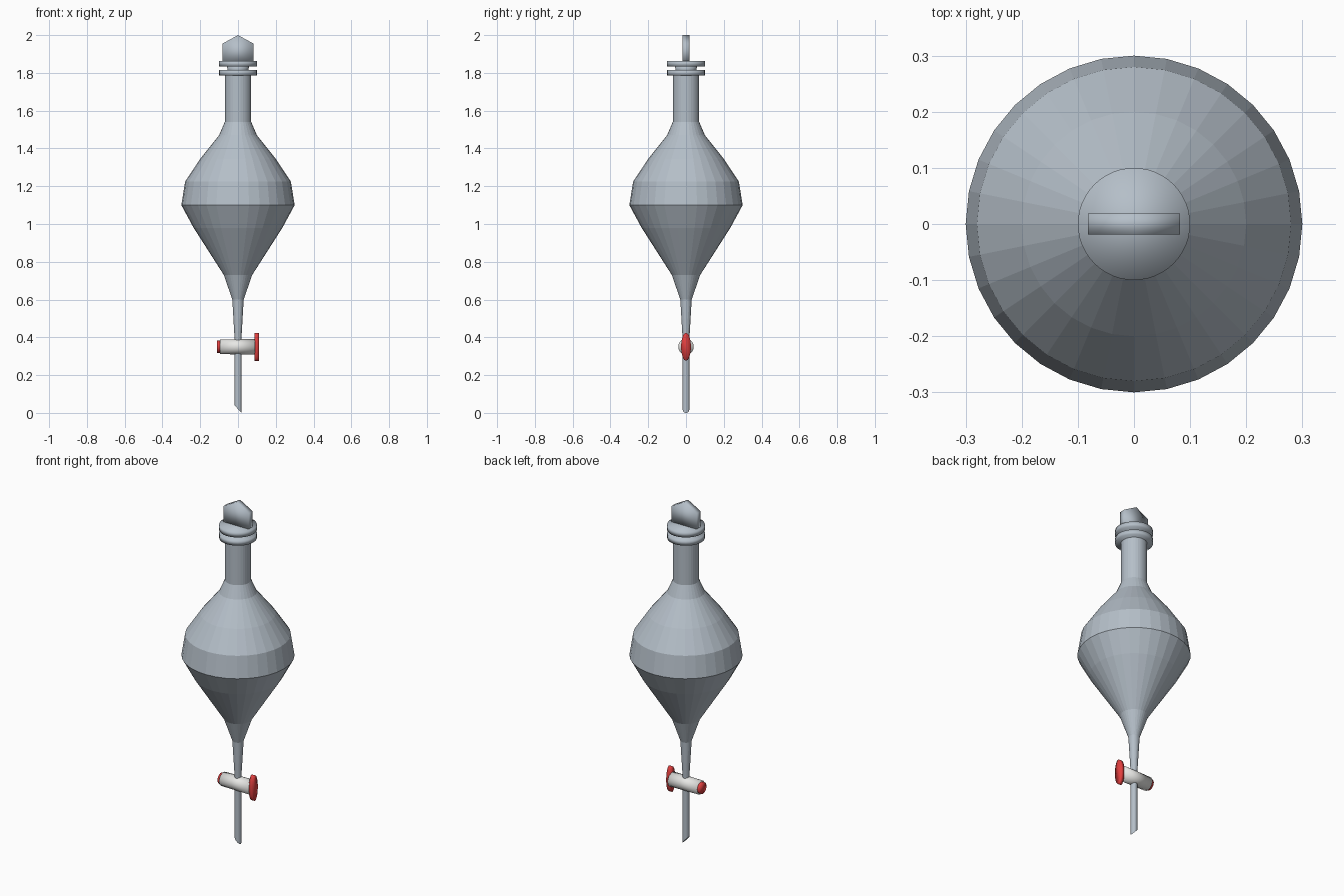
import bpy, bmesh, math
from mathutils import Matrix, Vector

cube = bpy.data.objects.get("Cube")
if cube:
    bpy.data.objects.remove(cube, do_unlink=True)


def material(name, rgb):
    m = bpy.data.materials.new(name)
    m.use_nodes = True
    m.diffuse_color = (*rgb, 1)
    m.node_tree.nodes["Principled BSDF"].inputs["Base Color"].default_value = (*rgb, 1)
    return m


glass = material("glass_grey", (0.46, 0.52, 0.58))
white = material("plug_white", (0.85, 0.85, 0.83))
red = material("handle_red", (0.75, 0.05, 0.05))


def finish(name, bm, mat, smooth=False):
    bmesh.ops.recalc_face_normals(bm, faces=bm.faces)
    me = bpy.data.meshes.new(name)
    bm.to_mesh(me)
    bm.free()
    me.materials.append(mat)
    for p in me.polygons:
        p.use_smooth = smooth
    ob = bpy.data.objects.new(name, me)
    bpy.context.collection.objects.link(ob)
    return ob


def lathe(name, profile, mat, smooth=False, segs=32, slant=0.0):
    """Closed solid of revolution about z; slant tilts the lowest ring."""
    bm = bmesh.new()
    rings = []
    for i, (r, z) in enumerate(profile):
        ring = []
        for k in range(segs):
            a = math.tau * k / segs
            x, y = r * math.cos(a), r * math.sin(a)
            ring.append(bm.verts.new((x, y, z - (slant * x / r if i == 0 else 0))))
        rings.append(ring)
    for low, high in zip(rings, rings[1:]):
        for k in range(segs):
            n = (k + 1) % segs
            bm.faces.new((low[k], low[n], high[n], high[k]))
    bm.faces.new(rings[0])
    bm.faces.new(rings[-1])
    return finish(name, bm, mat, smooth)


def rod_x(name, x0, x1, r0, r1, mat, z=0.35, squash=1.0):
    """Cylinder or cone along x, optionally flattened in y."""
    bm = bmesh.new()
    place = (Matrix.Translation(((x0 + x1) / 2, 0, z))
             @ Matrix.Diagonal((1, squash, 1, 1))
             @ Matrix.Rotation(math.pi / 2, 4, "Y"))
    bmesh.ops.create_cone(bm, cap_ends=True, segments=32, radius1=r0, radius2=r1,
                          depth=x1 - x0, matrix=place)
    return finish(name, bm, mat, True)


# Funnel bulb with neck and stem in one turned shape
lathe("funnel_body", [
    (0.018, 0.02), (0.018, 0.39), (0.03, 0.60), (0.075, 0.73), (0.155, 0.855),
    (0.235, 0.98), (0.30, 1.10), (0.28, 1.225), (0.20, 1.345), (0.10, 1.47),
    (0.07, 1.54), (0.07, 1.79)], glass, slant=0.02)

# Neck rim and stopper
lathe("neck_rim", [(0.10, 1.785), (0.10, 1.815)], glass, True)
lathe("stopper_plug", [(0.055, 1.80), (0.058, 1.84)], glass, True)
lathe("stopper_disc", [(0.10, 1.833), (0.10, 1.864)], glass, True, segs=48)

# Pointed finger grip of the stopper
bm = bmesh.new()
outline = [(-0.082, 1.855), (0.082, 1.855), (0.082, 1.955), (0, 2.0), (-0.082, 1.955)]
face = bm.faces.new([bm.verts.new((x, -0.019, z)) for x, z in outline])
ext = bmesh.ops.extrude_face_region(bm, geom=[face])
bmesh.ops.translate(bm, vec=Vector((0, 0.038, 0)),
                    verts=[v for v in ext["geom"] if isinstance(v, bmesh.types.BMVert)])
finish("stopper_grip", bm, glass, True)

# Stopcock barrel, end cap and oval turning handle
rod_x("stopcock_barrel", -0.095, 0.09, 0.039, 0.041, white)
rod_x("stopcock_cap", -0.11, -0.09, 0.032, 0.032, red)
rod_x("stopcock_handle", 0.088, 0.11, 0.074, 0.074, red, squash=0.35)
